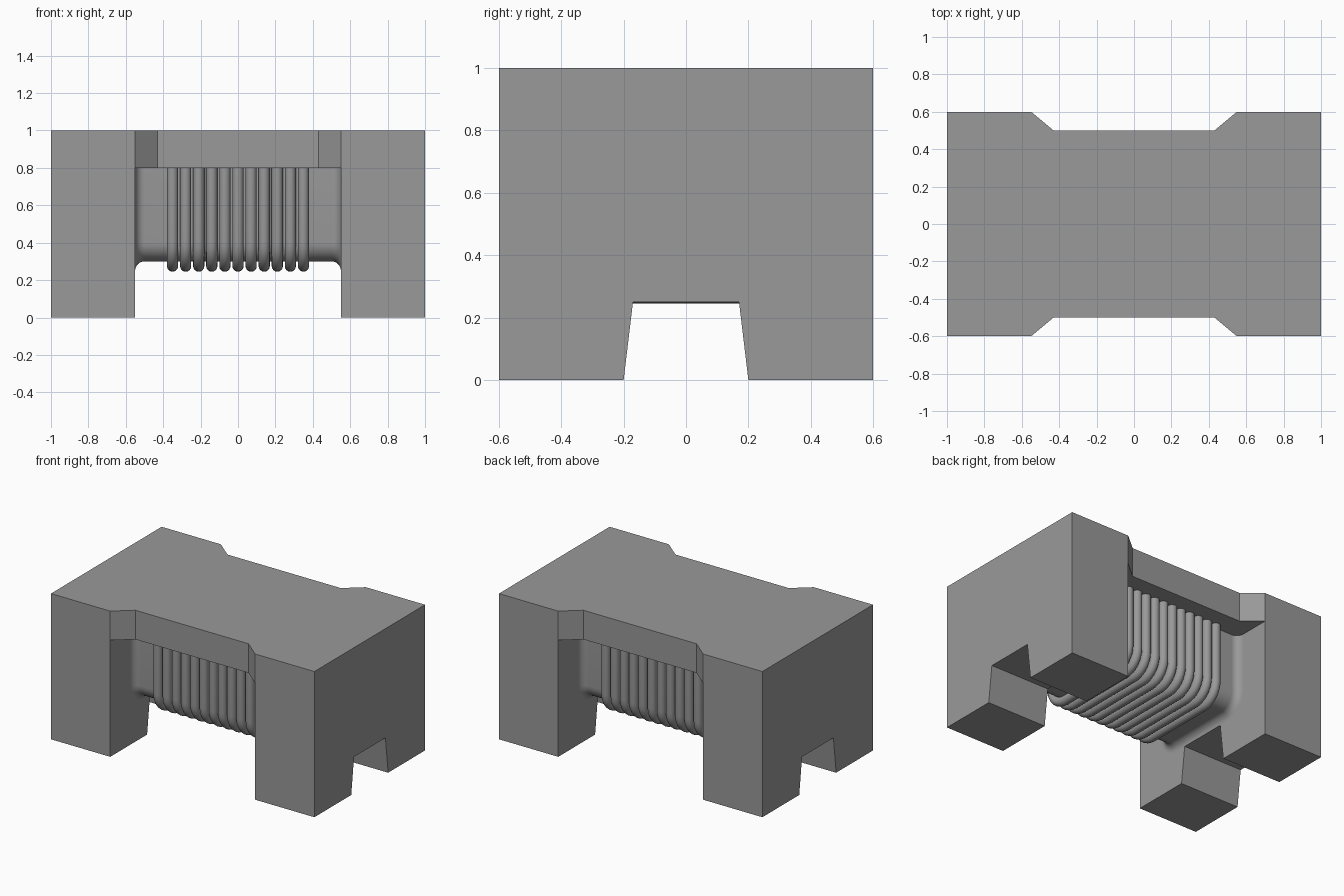
import bpy, bmesh
from math import sin, cos, pi
from mathutils import Vector

cube = bpy.data.objects.get("Cube")
if cube:
    bpy.data.objects.remove(cube)

grey = bpy.data.materials.new("plain grey")
grey.use_nodes = True
grey.diffuse_color = (0.32, 0.32, 0.32, 1)
grey.node_tree.nodes["Principled BSDF"].inputs["Base Color"].default_value = grey.diffuse_color


def add_object(name, bm):
    bmesh.ops.recalc_face_normals(bm, faces=bm.faces)
    mesh = bpy.data.meshes.new(name)
    bm.to_mesh(mesh)
    bm.free()
    mesh.materials.append(grey)
    obj = bpy.data.objects.new(name, mesh)
    bpy.context.collection.objects.link(obj)
    return obj


def prism(name, points, direction):
    bm = bmesh.new()
    face = bm.faces.new([bm.verts.new(p) for p in points])
    grown = bmesh.ops.extrude_face_region(bm, geom=[face])["geom"]
    bmesh.ops.translate(bm, vec=direction,
                        verts=[g for g in grown if isinstance(g, bmesh.types.BMVert)])
    return add_object(name, bm)


def loft(name, rings, closed):
    bm = bmesh.new()
    rows = [[bm.verts.new(p) for p in ring] for ring in rings]
    count = len(rows[0])
    for a, b in zip(rows, rows[1:]):
        for i in range(count if closed else count - 1):
            j = (i + 1) % count
            bm.faces.new((a[i], a[j], b[j], b[i]))
    return add_object(name, bm)


def smooth(obj):
    bpy.ops.object.select_all(action='DESELECT')
    obj.select_set(True)
    bpy.context.view_layer.objects.active = obj
    bpy.ops.object.shade_smooth_by_angle(angle=0.7)


CORE_Y, CORE_Z, CORNER, TOP = 0.34, 0.30, 0.10, 0.82


def u_path(offset, steps=8):
    """Rounded U around the core: (y, z, normal y, normal z)."""
    path = [(CORE_Y + offset, TOP, 1, 0)]
    for side, start in ((1, 0), (-1, -pi / 2)):
        for k in range(steps + 1):
            a = start - k * pi / 2 / steps
            r = CORNER + offset
            path.append((side * (CORE_Y - CORNER) + r * cos(a),
                         CORE_Z + CORNER + r * sin(a), cos(a), sin(a)))
    path.append((-CORE_Y - offset, TOP, -1, 0))
    return path


# Body: waisted top slab with two end flanges, cut from one block
quarter = [(1, 0.6), (0.55, 0.6), (0.43, 0.5)]
back = quarter + [(-x, y) for x, y in reversed(quarter)]
outline = back + [(-x, -y) for x, y in back]
body = prism("body", [(x, y, 0) for x, y in outline], (0, 0, 1))

gap = prism("winding_gap", [(-0.55, -1, -1), (0.55, -1, -1), (0.55, -1, 0.8), (-0.55, -1, 0.8)],
            (0, 2, 0))
notch = prism("foot_notch", [(-2, -0.212, -0.1), (-2, 0.212, -0.1), (-2, 0.17, 0.25), (-2, -0.17, 0.25)],
              (4, 0, 0))
bpy.context.view_layer.objects.active = body
for cutter in (gap, notch):
    cut = body.modifiers.new(cutter.name, 'BOOLEAN')
    cut.operation = 'DIFFERENCE'
    cut.solver = 'EXACT'
    cut.object = cutter
    bpy.ops.object.modifier_apply(modifier=cut.name)
    bpy.data.objects.remove(cutter)

# Core: rounded bar that flares into the flanges
FLARE = 0.05
half = []
for k in range(9):
    a = k * pi / 16
    half.append((0.55 - FLARE * (1 - cos(a)), FLARE * (1 - sin(a))))
stations = half + [(-x, d) for x, d in reversed(half)]
core = loft("core", [[(x, y, z) for y, z, _, _ in u_path(d)] for x, d in stations], False)
smooth(core)

# Winding: eleven round wire turns hugging the core
WIRE, TURNS, PITCH = 0.03, 11, 0.07
for n in range(TURNS):
    x = (n - (TURNS - 1) / 2) * PITCH
    rings = []
    for y, z, ny, nz in u_path(0.025):
        ring = []
        for k in range(16):
            a = k * pi / 8
            out = WIRE * cos(a)
            ring.append(Vector((x + WIRE * sin(a), y + ny * out, z + nz * out)))
        rings.append(ring)
    smooth(loft(f"wire_turn_{n + 1}", rings, True))
